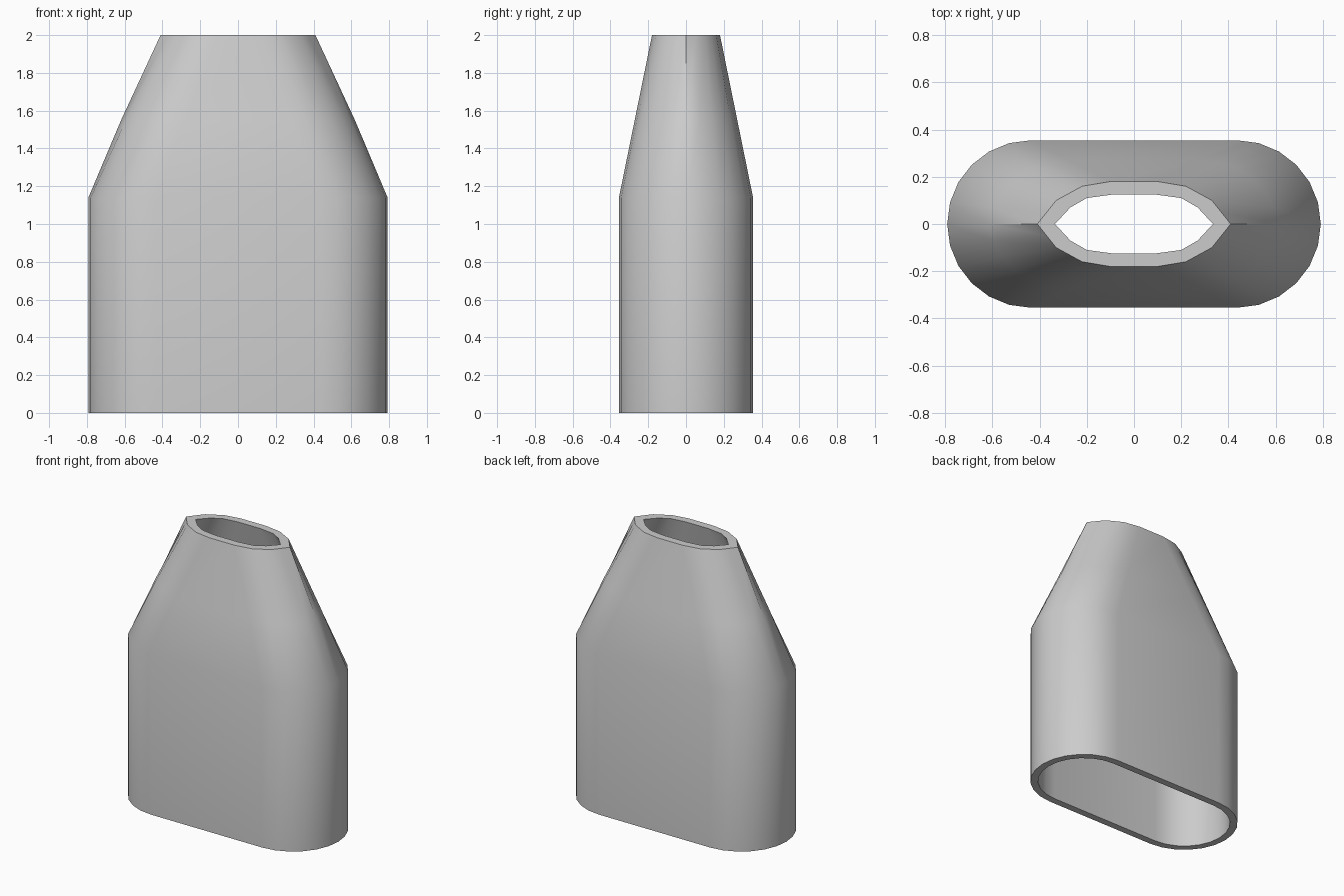
import bpy
import bmesh
import math

cube = bpy.data.objects.get("Cube")
if cube:
    bpy.data.objects.remove(cube, do_unlink=True)

STEPS = 6  # facets per quarter of the outline


def mirror_quarter(quarter):
    """Turn a quarter outline (end tip to flat side) into a closed loop."""
    half = quarter + [(-x, y) for x, y in reversed(quarter)]
    return half + [(x, -y) for x, y in reversed(half[1:-1])]


def stadium(centre, radius):
    angles = [math.pi / 2 * i / STEPS for i in range(STEPS + 1)]
    return mirror_quarter([(centre + radius * math.cos(a), radius * math.sin(a)) for a in angles])


def pointed_oval(corners):
    """Halve every segment so the count matches the stadium."""
    quarter = [corners[0]]
    for a, b in zip(corners, corners[1:]):
        quarter += [((a[0] + b[0]) / 2, (a[1] + b[1]) / 2), b]
    return mirror_quarter(quarter)


def blend(low, high, t, bulge):
    return [((a[0] * (1 - t) + b[0] * t) * bulge, a[1] * (1 - t) + b[1] * t)
            for a, b in zip(low, high)]


def wall(low, high):
    """Straight sleeve, then a taper from stadium to pointed oval."""
    return [(low, 0), (low, 1.14), (blend(low, high, 0.477, 1.015), 1.55), (high, 2)]


outer = wall(stadium(0.437, 0.355),
             pointed_oval([(0.41, 0), (0.33, 0.1), (0.22, 0.16), (0.1, 0.18)]))
inner = wall(stadium(0.437, 0.305),
             pointed_oval([(0.335, 0), (0.27, 0.07), (0.2, 0.11), (0.09, 0.125)]))

# Closed shell: up the outside, across the top rim, down the inside, across the base rim
bm = bmesh.new()
rings = [[bm.verts.new((x, y, z)) for x, y in loop] for loop, z in outer + inner[::-1]]
for r, ring in enumerate(rings):
    above = rings[(r + 1) % len(rings)]
    for i in range(len(ring)):
        j = (i + 1) % len(ring)
        bm.faces.new((ring[i], ring[j], above[j], above[i]))
bmesh.ops.recalc_face_normals(bm, faces=bm.faces)

mesh = bpy.data.meshes.new("tapered_sleeve")
bm.to_mesh(mesh)
bm.free()
sleeve = bpy.data.objects.new("tapered_sleeve", mesh)
bpy.context.collection.objects.link(sleeve)

# Plain grey finish
grey = bpy.data.materials.new("light_grey")
grey.use_nodes = True
colour = (0.6, 0.6, 0.6, 1)
grey.diffuse_color = colour
grey.node_tree.nodes["Principled BSDF"].inputs["Base Color"].default_value = colour
mesh.materials.append(grey)

# Smooth walls with crisp rims and end creases
bpy.ops.object.select_all(action="DESELECT")
sleeve.select_set(True)
bpy.context.view_layer.objects.active = sleeve
bpy.ops.object.shade_smooth_by_angle(angle=math.radians(38))
